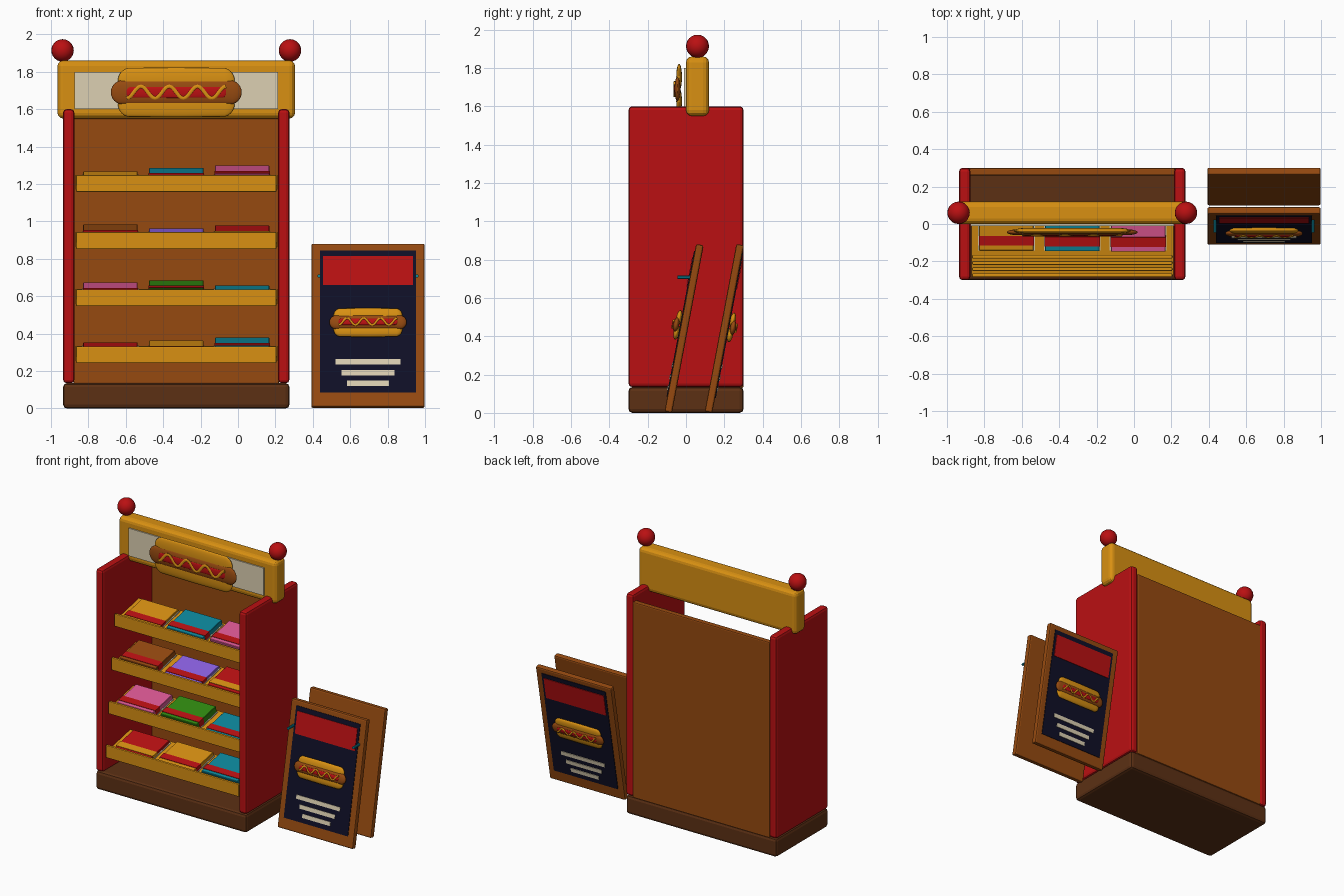
import bpy
import bmesh
from math import radians, sin, pi
from mathutils import Matrix, Vector

cube = bpy.data.objects.get("Cube")
if cube:
    bpy.data.objects.remove(cube, do_unlink=True)


def colour(name, *rgb):
    lin = [((c / 255 + 0.055) / 1.055) ** 2.4 if c > 10 else c / 3295 for c in rgb] + [1]
    m = bpy.data.materials.new(name)
    m.use_nodes = True
    m.diffuse_color = lin
    bsdf = next(n for n in m.node_tree.nodes if n.type == 'BSDF_PRINCIPLED')
    bsdf.inputs["Base Color"].default_value = lin
    bsdf.inputs["Roughness"].default_value = 0.7
    return m


RED = colour("red", 186, 16, 18)
GOLD = colour("mustard gold", 216, 144, 18)
WOOD = colour("warm wood", 150, 74, 16)
DARK = colour("dark wood", 92, 48, 20)
NAVY = colour("navy", 15, 15, 38)
CREAM = colour("cream", 220, 208, 178)
TEAL = colour("teal", 12, 135, 155)
PINK = colour("pink", 220, 88, 148)
GREEN = colour("green", 48, 138, 16)
PURPLE = colour("purple", 140, 98, 228)

I = Matrix.Identity(4)
T = lambda *v: Matrix.Translation(Vector(v))
CX = -0.33  # middle of the stand


def finish(name, bm, mat, M, smooth=False):
    me = bpy.data.meshes.new(name)
    bm.to_mesh(me)
    bm.free()
    me.materials.append(mat)
    for p in me.polygons:
        p.use_smooth = smooth
    ob = bpy.data.objects.new(name, me)
    bpy.context.scene.collection.objects.link(ob)
    ob.matrix_world = M
    return ob


def box(name, x, y, z, mat, bevel=0, M=I, segments=2):
    """Box from (low, high) ranges, with optional rounded edges."""
    bm = bmesh.new()
    bmesh.ops.create_cube(bm, size=1)
    for v in bm.verts:
        v.co = [(a + b) / 2 + c * (b - a) for (a, b), c in zip((x, y, z), v.co)]
    if bevel:
        bmesh.ops.bevel(bm, geom=bm.edges[:], offset=bevel, segments=segments,
                        profile=0.5, affect='EDGES')
    return finish(name, bm, mat, M)


def capsule(name, half, r, depth, mat, M):
    """Flattened capsule along x."""
    bm = bmesh.new()
    bmesh.ops.create_uvsphere(bm, u_segments=20, v_segments=12, radius=r,
                              matrix=Matrix.Rotation(pi / 2, 4, 'Y'))
    for v in bm.verts:
        if abs(v.co.x) > 0.0001:
            v.co.x += (half - r) * (1 if v.co.x > 0 else -1)
        v.co.y *= depth / r
    return finish(name, bm, mat, M, True)


def hot_dog(prefix, M):
    for side, s in (("upper", 1), ("lower", -1)):
        capsule(f"{prefix}_{side}_bun", 0.312, 0.07, 0.015, GOLD, M @ T(0, 0, 0.063 * s))
    capsule(f"{prefix}_sausage", 0.35, 0.065, 0.016, WOOD, M @ T(0, -0.008, 0))
    capsule(f"{prefix}_ketchup", 0.27, 0.03, 0.006, RED, M @ T(0, -0.021, 0))
    # wavy mustard line
    cu = bpy.data.curves.new(f"{prefix}_mustard", 'CURVE')
    cu.dimensions = '3D'
    cu.bevel_depth = 0.011
    cu.bevel_resolution = 1
    cu.use_fill_caps = True
    n = 42
    sp = cu.splines.new('POLY')
    sp.points.add(n)
    for i, p in enumerate(sp.points):
        t = i / n
        p.co = (-0.265 + 0.53 * t, 0, -0.032 * sin(pi / 2 + 7 * pi * t), 1)
    cu.materials.append(GOLD)
    ob = bpy.data.objects.new(f"{prefix}_mustard", cu)
    bpy.context.scene.collection.objects.link(ob)
    ob.matrix_world = M @ T(0, -0.025, 0) @ Matrix.Diagonal((1, 0.5, 1, 1))


# Cabinet
box("base", (CX - 0.605, CX + 0.605), (-0.3, 0.3), (0, 0.135), DARK, 0.02)
box("back_panel", (CX - 0.55, CX + 0.55), (0.26, 0.3), (0.13, 1.55), WOOD, 0.008)
for side, s in (("left", 1), ("right", -1)):
    xs = sorted((CX + s * 0.545, CX + s * 0.605))
    box(f"{side}_side_panel", xs, (-0.3, 0.3), (0.135, 1.6), RED, 0.018)
    bm = bmesh.new()
    bmesh.ops.create_uvsphere(bm, u_segments=20, v_segments=12, radius=0.06)
    finish(f"{side}_ball", bm, RED, T(CX + s * 0.608, 0.06, 1.914), True)

# Header sign
box("header_sign", (CX - 0.635, CX + 0.635), (0, 0.12), (1.55, 1.86), GOLD, 0.03, segments=3)
box("header_plate", (CX - 0.543, CX + 0.543), (-0.01, -0.001), (1.6, 1.8), CREAM)
hot_dog("header", T(CX, -0.036, 1.69))

# Sloping shelves: product colour, band colour and height above the lip
stock = [
    [(GOLD, RED, 0.02), (TEAL, RED, 0.04), (PINK, RED, 0.053)],
    [(WOOD, RED, 0.042), (PURPLE, RED, 0.022), (RED, GOLD, 0.037)],
    [(PINK, RED, 0.037), (GREEN, RED, 0.049), (TEAL, RED, 0.022)],
    [(RED, GOLD, 0.022), (GOLD, RED, 0.032), (TEAL, RED, 0.048)],
]
for i, row in enumerate(stock):
    top = 1.247 - 0.305 * i
    lip = -0.185 - 0.033 * i
    n = i + 1
    box(f"shelf_lip_{n}", (CX - 0.535, CX + 0.535), (lip, lip + 0.02), (top - 0.09, top), GOLD, 0.005)
    tray = T(CX, lip + 0.16, top - 0.026) @ Matrix.Rotation(radians(12), 4, 'X')
    box(f"shelf_{n}", (-0.54, 0.54), (-0.155, 0.135), (-0.02, 0), GOLD, 0, tray)
    for j, (cover, band, h) in enumerate(row):
        M = tray @ T(0.352 * (j - 1), 0, 0)
        box(f"product_card_{n}_{j + 1}", (-0.152, 0.152), (-0.118, 0.118), (0, 0.006), CREAM, 0, M)
        box(f"product_{n}_{j + 1}", (-0.146, 0.146), (-0.115, 0.115), (0.004, h + 0.002), cover, 0.003, M, 1)
        box(f"product_band_{n}_{j + 1}", (-0.148, 0.148), (-0.088, -0.035), (0.004, h + 0.005), band, 0, M)

# Two leaning menu boards, the rear one facing backwards
lean = Matrix.Rotation(radians(-10.7), 4, 'X')
for name, y, turn in (("front_board", -0.01, 0), ("rear_board", 0.2, pi)):
    M = T(0.695, y, 0.441) @ lean @ Matrix.Rotation(turn, 4, 'Z')
    box(name, (-0.303, 0.303), (-0.02, 0.02), (-0.445, 0.445), WOOD, 0.01, M)
    box(f"{name}_face", (-0.257, 0.257), (-0.024, -0.015), (-0.366, 0.407), NAVY, 0, M)
    box(f"{name}_header", (-0.241, 0.241), (-0.028, -0.02), (0.218, 0.374), RED, 0, M)
    for k, (half, z) in enumerate(((0.175, -0.2), (0.142, -0.26), (0.112, -0.317))):
        box(f"{name}_line_{k + 1}", (-half, half), (-0.028, -0.02), (z - 0.014, z + 0.014), CREAM, 0, M)
    hot_dog(name, M @ T(0, -0.036, 0.012) @ Matrix.Diagonal((0.59, 1, 0.59, 1)))

# Pegs on the front board
for side, s in (("left", 1), ("right", -1)):
    bm = bmesh.new()
    bmesh.ops.create_cone(bm, cap_ends=True, segments=10, radius1=0.009, radius2=0.009,
                          depth=0.08, matrix=Matrix.Rotation(pi / 2, 4, 'X'))
    finish(f"{side}_peg", bm, TEAL, T(0.695 + s * 0.262, -0.005, 0.708))
